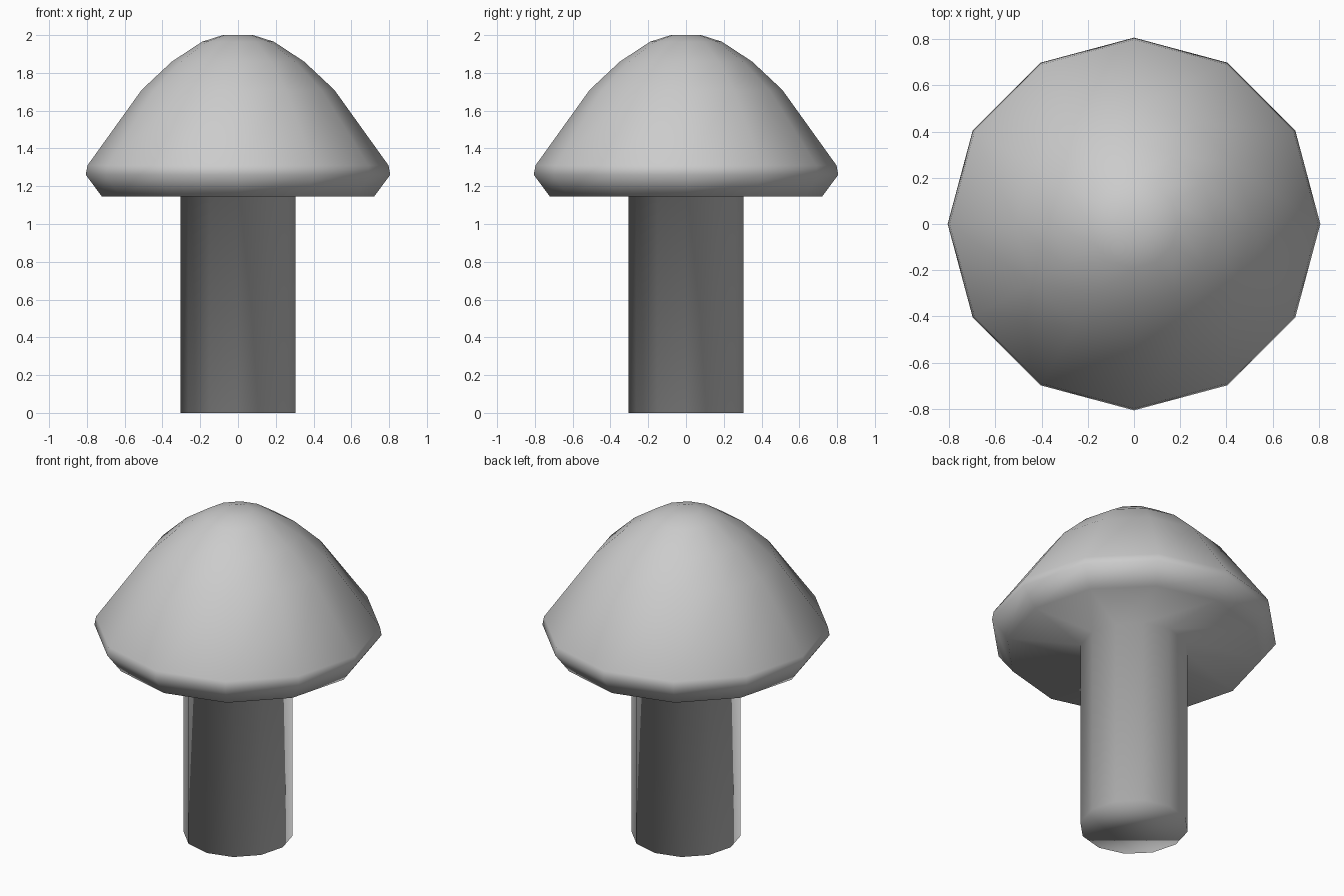
import bpy, bmesh
from math import cos, sin, tau

if "Cube" in bpy.data.objects:
    bpy.data.objects.remove(bpy.data.objects["Cube"])

SIDES = 12

# Half profile (radius, height): stem, flat underside, rim, dome
profile = [
    (0.305, 0.0), (0.305, 1.145),
    (0.72, 1.145), (0.806, 1.26), (0.797, 1.31),
    (0.51, 1.71), (0.35, 1.86), (0.19, 1.965), (0.08, 2.0),
]


def lathe(name, points):
    bm = bmesh.new()
    rings = [[bm.verts.new((r * cos(tau * i / SIDES), r * sin(tau * i / SIDES), z))
              for i in range(SIDES)] for r, z in points]
    for low, high in zip(rings, rings[1:]):
        for i in range(SIDES):
            j = (i + 1) % SIDES
            bm.faces.new((low[i], low[j], high[j], high[i]))
    # Close bottom and top
    bm.faces.new(rings[0][::-1])
    bm.faces.new(rings[-1])
    for f in bm.faces:
        f.smooth = True
    mesh = bpy.data.meshes.new(name)
    bm.to_mesh(mesh)
    bm.free()
    obj = bpy.data.objects.new(name, mesh)
    bpy.context.collection.objects.link(obj)
    return obj


# Stem and cap are one continuous smooth-shaded surface
lathe("mushroom", profile)
